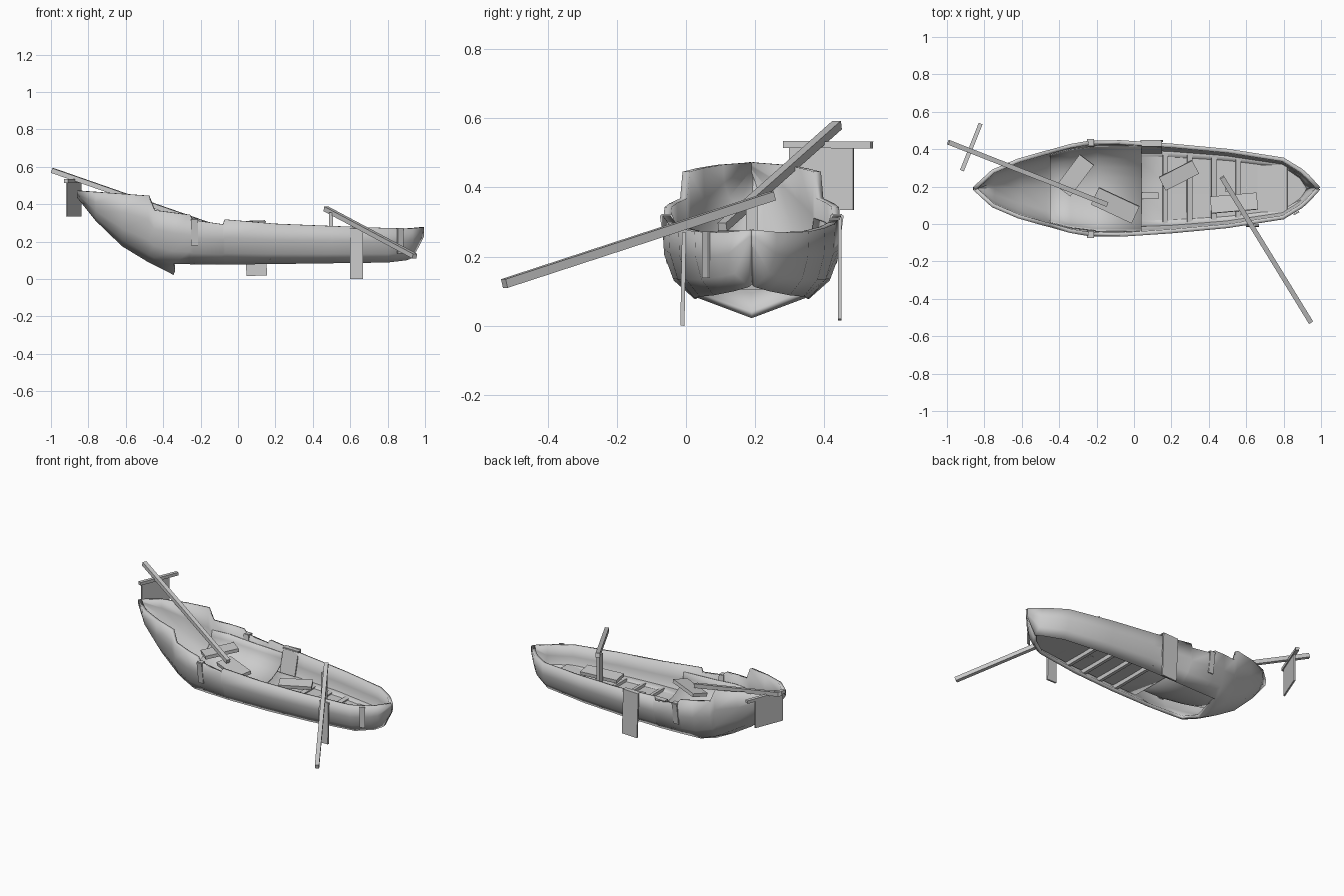
import bpy, bmesh, math
from mathutils import Vector, Matrix

cube = bpy.data.objects.get("Cube")
if cube:
    bpy.data.objects.remove(cube)

grey = bpy.data.materials.new("weathered grey")
grey.use_nodes = True
tone = (0.6, 0.6, 0.6, 1)
grey.diffuse_color = tone
grey.node_tree.nodes["Principled BSDF"].inputs["Base Color"].default_value = tone
MID = 0.19        # centre line of the hull in y
KEEL_END = -0.345  # the keel panels stop here; the body is open below


def finish(name, bm):
    mesh = bpy.data.meshes.new(name)
    bm.to_mesh(mesh)
    bm.free()
    mesh.materials.append(grey)
    obj = bpy.data.objects.new(name, mesh)
    bpy.context.collection.objects.link(obj)
    return obj


def box(name, centre, size, turn=0, tilt=0, roll=0):
    bm = bmesh.new()
    bmesh.ops.create_cube(bm, size=1)
    rot = (Matrix.Rotation(math.radians(turn), 4, 'Z')
           @ Matrix.Rotation(math.radians(tilt), 4, 'Y')
           @ Matrix.Rotation(math.radians(roll), 4, 'X'))
    bm.transform(Matrix.Translation(centre) @ rot @ Matrix.Diagonal((*size, 1)))
    return finish(name, bm)


def beam(name, a, b, width, height):
    a, b = Vector(a), Vector(b)
    bm = bmesh.new()
    bmesh.ops.create_cube(bm, size=1)
    rot = (b - a).to_track_quat('X', 'Z').to_matrix().to_4x4()
    bm.transform(Matrix.Translation((a + b) / 2) @ rot
                 @ Matrix.Diagonal(((b - a).length, width, height, 1)))
    return finish(name, bm)


def loft(name, sections, thickness, keel_end=1):
    """Skin mirrored half sections; each is x and points from rim to keel."""
    bm = bmesh.new()
    rows = []
    for x, half in sections:
        ring = half + [(-y, z) for y, z in reversed(half[:-1])]
        rows.append([bm.verts.new((x, MID + y, z)) for y, z in ring])
    for r, s in zip(rows, rows[1:]):
        centre = len(r) // 2
        for j in range(len(r) - 1):
            if j in (centre - 1, centre) and r[0].co.x > keel_end - 0.001:
                continue
            bm.faces.new((r[j], s[j], s[j + 1], r[j + 1]))
    loose = [v for v in bm.verts if not v.link_faces]
    bmesh.ops.delete(bm, geom=loose, context='VERTS')
    obj = finish(name, bm)
    wall = obj.modifiers.new("wall", 'SOLIDIFY')
    wall.thickness = thickness
    wall.offset = -1
    bpy.ops.object.select_all(action='DESELECT')
    obj.select_set(True)
    bpy.context.view_layer.objects.active = obj
    bpy.ops.object.shade_smooth_by_angle(angle=math.radians(35))


# Hull: x, half width, rim z, bilge half width, bilge z, keel z
stations = [
    (-0.86, 0.008, 0.472, 0.005, 0.445, 0.435),
    (-0.76, 0.10, 0.465, 0.045, 0.33, 0.31),
    (-0.62, 0.16, 0.455, 0.09, 0.21, 0.175),
    (-0.48, 0.20, 0.445, 0.13, 0.13, 0.09),
    (-0.45, 0.207, 0.368, 0.135, 0.115, 0.075),
    (KEEL_END, 0.237, 0.354, 0.155, 0.08, 0.022),
    (-0.26, 0.252, 0.343, 0.16, 0.079, 0.1),
    (-0.24, 0.255, 0.315, 0.16, 0.078, 0.1),
    (-0.08, 0.258, 0.292, 0.165, 0.077, 0.1),
    (-0.07, 0.258, 0.318, 0.165, 0.077, 0.1),
    (0.2, 0.24, 0.295, 0.165, 0.08, 0.1),
    (0.5, 0.212, 0.283, 0.15, 0.084, 0.1),
    (0.8, 0.165, 0.272, 0.11, 0.088, 0.1),
    (0.9, 0.104, 0.27, 0.05, 0.1, 0.11),
    (0.935, 0.073, 0.271, 0.008, 0.112, 0.113),
    (0.994, 0.008, 0.277, 0.004, 0.225, 0.225)]
sections = []
for x, w, top, cw, cz, keel in stations:
    h = top - cz
    sections.append((x, [(w, top), (cw + (w - cw) * 0.95, cz + h * 0.6),
                         (cw + (w - cw) * 0.65, cz + h * 0.25),
                         (cw, cz), (0, keel)]))
loft("hull", sections, 0.022, KEEL_END)

# Rounded inner lining between the bow and the slatted floor
lining = []
for x, w, rim, low in [(-0.45, 0.185, 0.31, 0.15), (-0.34, 0.212, 0.3, 0.135),
                       (-0.2, 0.23, 0.28, 0.13), (0.04, 0.23, 0.27, 0.13)]:
    angles = [math.pi / 2 * i / 6 for i in range(7)]
    lining.append((x, [(w * math.cos(a), rim - (rim - low) * math.sin(a))
                       for a in angles]))
loft("inner_lining", lining, 0.006)

# Floor raised a little above the open underside
floor = [(x, [(w, 0.15), (w * 0.85, 0.128), (0, 0.126)])
         for x, w in [(0.0, 0.205), (0.2, 0.2), (0.5, 0.178),
                      (0.8, 0.135), (0.9, 0.065), (0.93, 0.03)]]
loft("inner_floor", floor, 0.006)

# Floor slats
for i in range(4):
    box(f"floor_slat_{i + 1}", (0.165 + 0.13 * i, MID, 0.127),
        (0.028, 0.38 - 0.022 * i, 0.04), tilt=12)

# Loose planks lying inside
box("plank_front", (-0.315, 0.26, 0.25), (0.21, 0.095, 0.022), turn=53, tilt=-6)
box("plank_middle", (-0.10, 0.10, 0.255), (0.24, 0.10, 0.022), turn=-25, roll=10)
box("plank_side", (0.24, 0.26, 0.18), (0.2, 0.08, 0.022), turn=27, roll=8)
box("plank_rear", (0.535, 0.112, 0.18), (0.25, 0.09, 0.022), turn=5, roll=-6)

# Stern ledge and upright post
box("stern_ledge", (0.74, MID, 0.14), (0.16, 0.25, 0.014), tilt=-5)
box("post", (0.498, MID, 0.24), (0.022, 0.034, 0.23))
box("floor_block", (0.085, 0.15, 0.145), (0.09, 0.035, 0.02))

# Oars
beam("bow_oar", (-0.992, 0.437, 0.58), (-0.145, 0.105, 0.285), 0.026, 0.026)
beam("stern_oar", (0.945, -0.525, 0.122), (0.47, 0.25, 0.375), 0.026, 0.026)

# Steering paddle beside the bow
beam("paddle_bar", (-0.92, 0.285, 0.524), (-0.82, 0.537, 0.522), 0.022, 0.02)
beam("paddle_blade", (-0.915, 0.3, 0.427), (-0.842, 0.484, 0.427), 0.01, 0.185)

# Hanging boards and straps along the sides
box("right_board", (0.633, -0.008, 0.135), (0.068, 0.012, 0.27), roll=-1)
box("left_board", (0.095, 0.444, 0.165), (0.11, 0.01, 0.295), tilt=-2)
box("left_board_fold", (0.095, 0.43, 0.308), (0.11, 0.03, 0.006))
box("left_board_inner", (0.095, 0.4, 0.23), (0.11, 0.008, 0.15), roll=-14)
for side, label in ((1, "left"), (-1, "right")):
    box(label + "_strap", (-0.232, MID + side * 0.252, 0.25),
        (0.036, 0.008, 0.14), roll=-side * 8)
    box(label + "_strap_fold", (-0.232, MID + side * 0.246, 0.32),
        (0.036, 0.03, 0.006))
    box(label + "_strap_inner", (-0.232, MID + side * 0.224, 0.265),
        (0.036, 0.008, 0.11), roll=-side * 8)
box("stern_strap", (0.868, 0.058, 0.205), (0.034, 0.008, 0.135), turn=30)
